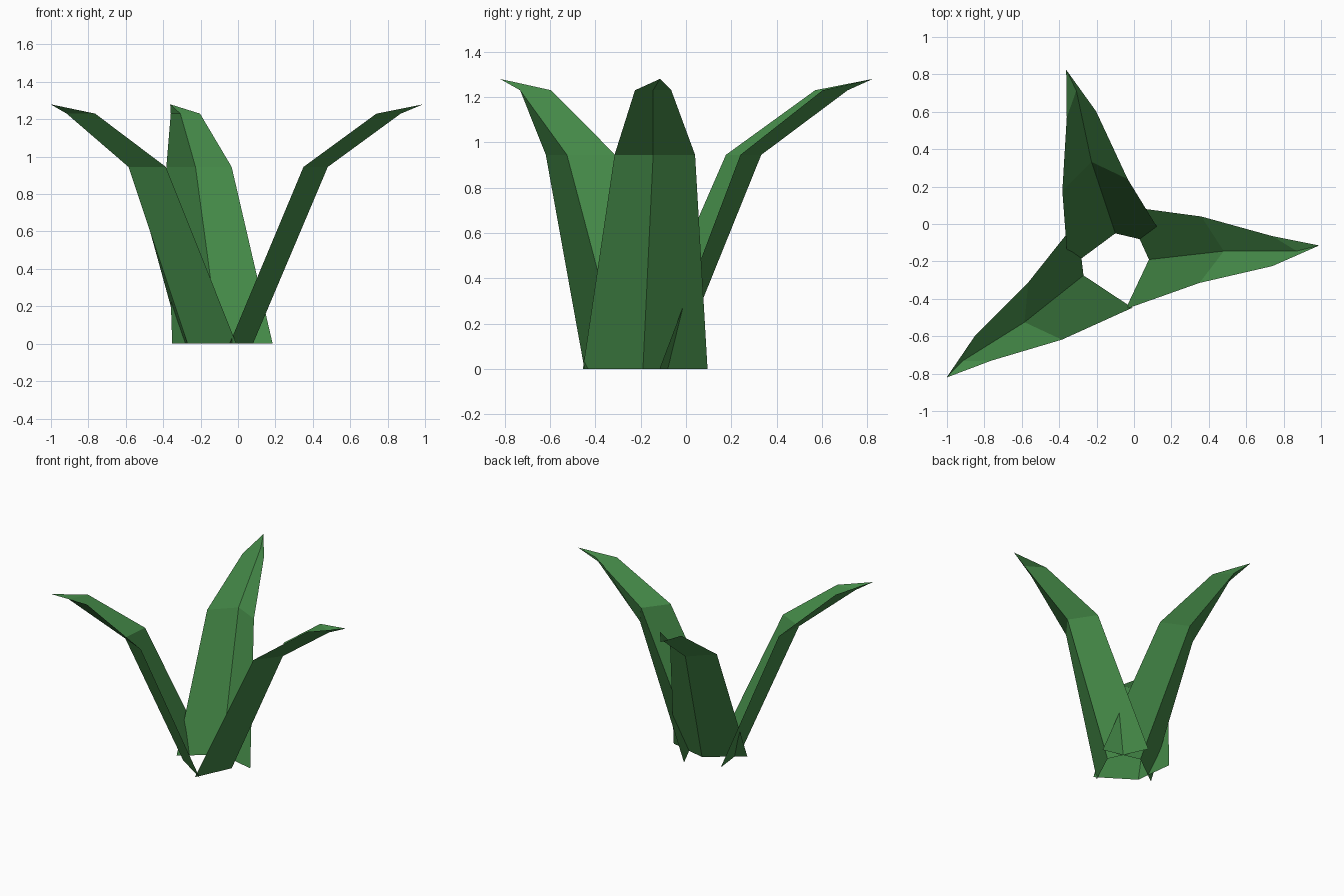
import bpy
import math
from mathutils import Matrix, Vector

if "Cube" in bpy.data.objects:
    bpy.data.objects.remove(bpy.data.objects["Cube"])

green = bpy.data.materials.new("leaf_green")
green.diffuse_color = (0.058, 0.25, 0.064, 1.0)
green.use_nodes = True
green.node_tree.nodes["Principled BSDF"].inputs["Base Color"].default_value = green.diffuse_color

# Folded blade cross-sections: height, then left edge, crease and right edge (along, across)
SECTIONS = [
    (0.0, (-0.13, 0.285), (0.0, 0.0), (-0.125, -0.265)),
    (0.945, (-0.12, 0.185), (0.40, 0.045), (-0.13, -0.17)),
    (1.23, (0.66, 0.125), (0.79, 0.045), (0.66, -0.035)),
]
# The middle section's edges are given relative to its crease
z, l, c, r = SECTIONS[1]
SECTIONS[1] = (z, (c[0] + l[0], c[1] + l[1] - 0.0), c, (c[0] + r[0], c[1] + r[1]))
TIP = (0.91, 0.075, 1.28)


def blade(name, x, y, degrees):
    """A creased leaf shell, turned and placed by the foot of its crease."""
    place = Matrix.Translation((x, y, 0)) @ Matrix.Rotation(math.radians(degrees), 4, "Z")
    points = [(px, py, h) for h, *row in SECTIONS for px, py in row] + [TIP]
    faces = []
    for i in range(len(SECTIONS) - 1):
        for j in range(2):
            a = i * 3 + j
            faces.append((a, a + 3, a + 4, a + 1))
    top = 3 * (len(SECTIONS) - 1)
    faces += [(top + j, top + 3, top + j + 1) for j in range(2)]
    mesh = bpy.data.meshes.new(name)
    mesh.from_pydata([place @ Vector(p) for p in points], [], faces)
    mesh.materials.append(green)
    mesh.update()
    bpy.context.collection.objects.link(bpy.data.objects.new(name, mesh))


# Three leaves fanned round the hollow centre
blade("right_leaf", 0.08, -0.19, 0)
blade("back_leaf", -0.10, -0.05, 102)
blade("left_leaf", -0.27, -0.275, 212)
